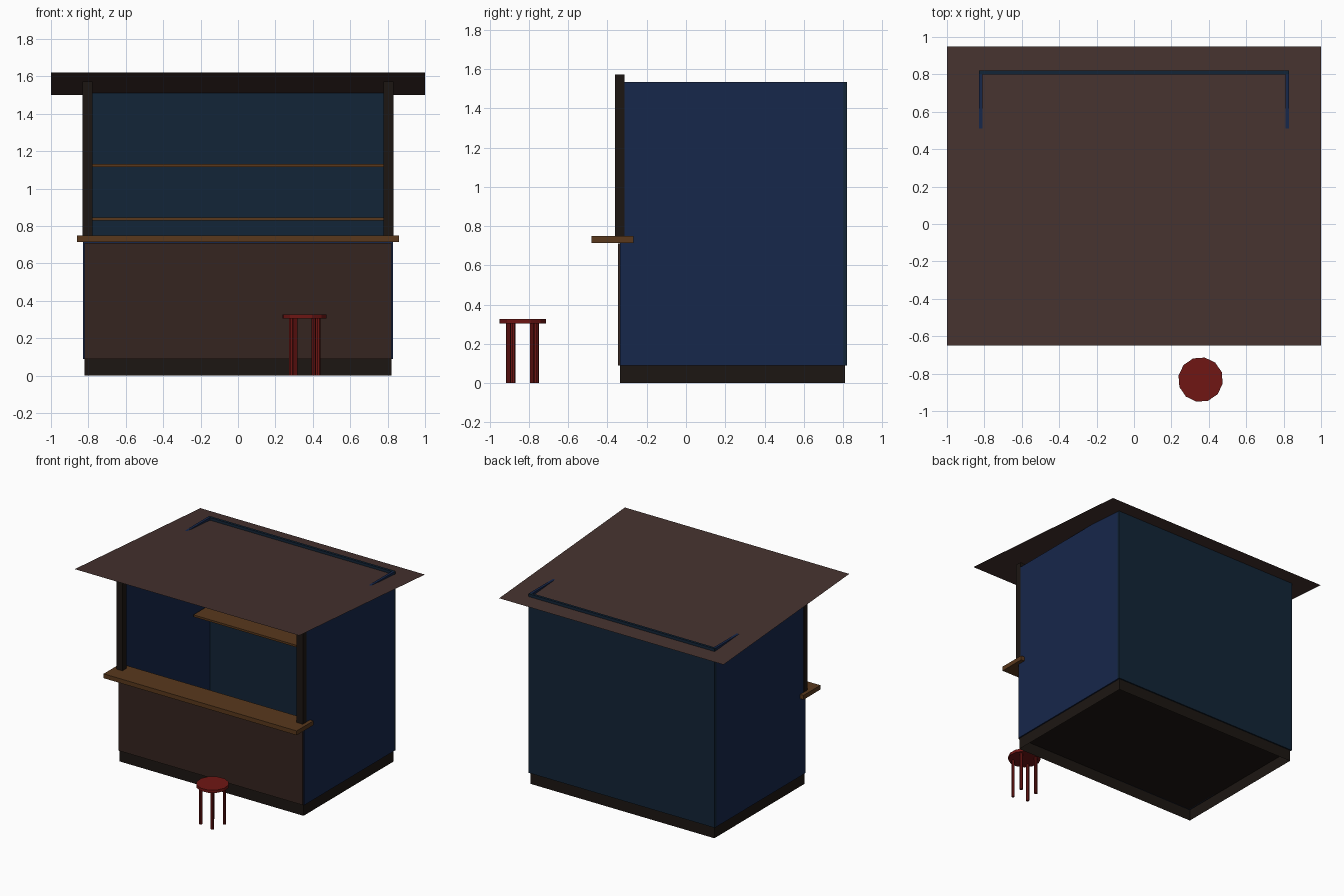
import bpy, bmesh, math
from mathutils import Matrix

if "Cube" in bpy.data.objects:
    bpy.data.objects.remove(bpy.data.objects["Cube"])


def material(name, rgb):
    m = bpy.data.materials.new(name)
    m.diffuse_color = (*rgb, 1)
    m.use_nodes = True
    m.node_tree.nodes["Principled BSDF"].inputs["Base Color"].default_value = m.diffuse_color
    return m


side_blue = material("side_blue", (0.008, 0.02, 0.07))
back_blue = material("back_blue", (0.006, 0.018, 0.038))
brown = material("panel_brown", (0.035, 0.018, 0.014))
wood = material("counter_wood", (0.10, 0.04, 0.012))
dark = material("dark_wood", (0.012, 0.008, 0.006))
red = material("stool_red", (0.16, 0.008, 0.007))
rust = material("roof_rust", (0.06, 0.032, 0.028))


def finish(name, bm, mat):
    bmesh.ops.recalc_face_normals(bm, faces=bm.faces)
    me = bpy.data.meshes.new(name)
    bm.to_mesh(me)
    bm.free()
    me.materials.append(mat)
    ob = bpy.data.objects.new(name, me)
    bpy.context.collection.objects.link(ob)
    return ob


def box(name, x, y, z, mat, open_bottom=False):
    """Box given by its (min, max) range on each axis."""
    bm = bmesh.new()
    size = [r[1] - r[0] for r in (x, y, z)]
    mid = [(r[0] + r[1]) / 2 for r in (x, y, z)]
    bmesh.ops.create_cube(bm, size=1, matrix=Matrix.Translation(mid) @ Matrix.Diagonal((*size, 1)))
    if open_bottom:
        low = min(bm.faces, key=lambda f: f.calc_center_median().z)
        bmesh.ops.delete(bm, geom=[low], context='FACES_ONLY')
    return finish(name, bm, mat)


def cylinder(name, x, y, z0, z1, r, sides, turn, mat):
    bm = bmesh.new()
    place = Matrix.Translation((x, y, (z0 + z1) / 2)) @ Matrix.Rotation(turn, 4, 'Z')
    bmesh.ops.create_cone(bm, cap_ends=True, segments=sides, radius1=r, radius2=r,
                          depth=z1 - z0, matrix=place)
    return finish(name, bm, mat)


# Hollow plinth under the stall
box("base", (-0.82, 0.82), (-0.337, 0.81), (0, 0.09), dark, open_bottom=True)

# Walls
box("back_wall", (-0.83, 0.83), (0.80, 0.82), (0.09, 1.533), back_blue)
box("front_wall", (-0.81, 0.81), (-0.337, -0.317), (0.09, 0.715), side_blue)
box("front_panel", (-0.82, 0.82), (-0.347, -0.337), (0.09, 0.71), brown)

# Side walls and front posts, mirrored left and right
for side, s in (("left", -1), ("right", 1)):
    box(side + "_wall", sorted((s * 0.81, s * 0.83)), (-0.337, 0.80), (0.09, 1.533), side_blue)
    box(side + "_post", sorted((s * 0.777, s * 0.831)), (-0.362, -0.312), (0.73, 1.573), dark)

# Serving counter and back shelves
box("counter", (-0.86, 0.86), (-0.482, -0.268), (0.715, 0.75), wood)
for name, z in (("lower_shelf", 0.83), ("upper_shelf", 1.115)):
    box(name, (-0.79, 0.79), (0.56, 0.80), (z, z + 0.016), wood)

# Thin roof sheet sloping down to the back
bm = bmesh.new()
bm.faces.new([bm.verts.new(p) for p in
              ((-1, -0.65, 1.62), (1, -0.65, 1.62), (1, 0.95, 1.5), (-1, 0.95, 1.5))])
finish("roof", bm, rust)

# Stool, turned slightly
sx, sy, turn = 0.356, -0.832, math.radians(-10.8)
cylinder("stool_seat", sx, sy, 0.304, 0.327, 0.12, 12, turn, red)
for i in range(4):
    a = turn + math.pi / 4 + i * math.pi / 2
    cylinder(f"stool_leg_{i + 1}", sx + 0.087 * math.cos(a), sy + 0.087 * math.sin(a),
             0, 0.304, 0.0125, 8, turn, red)
